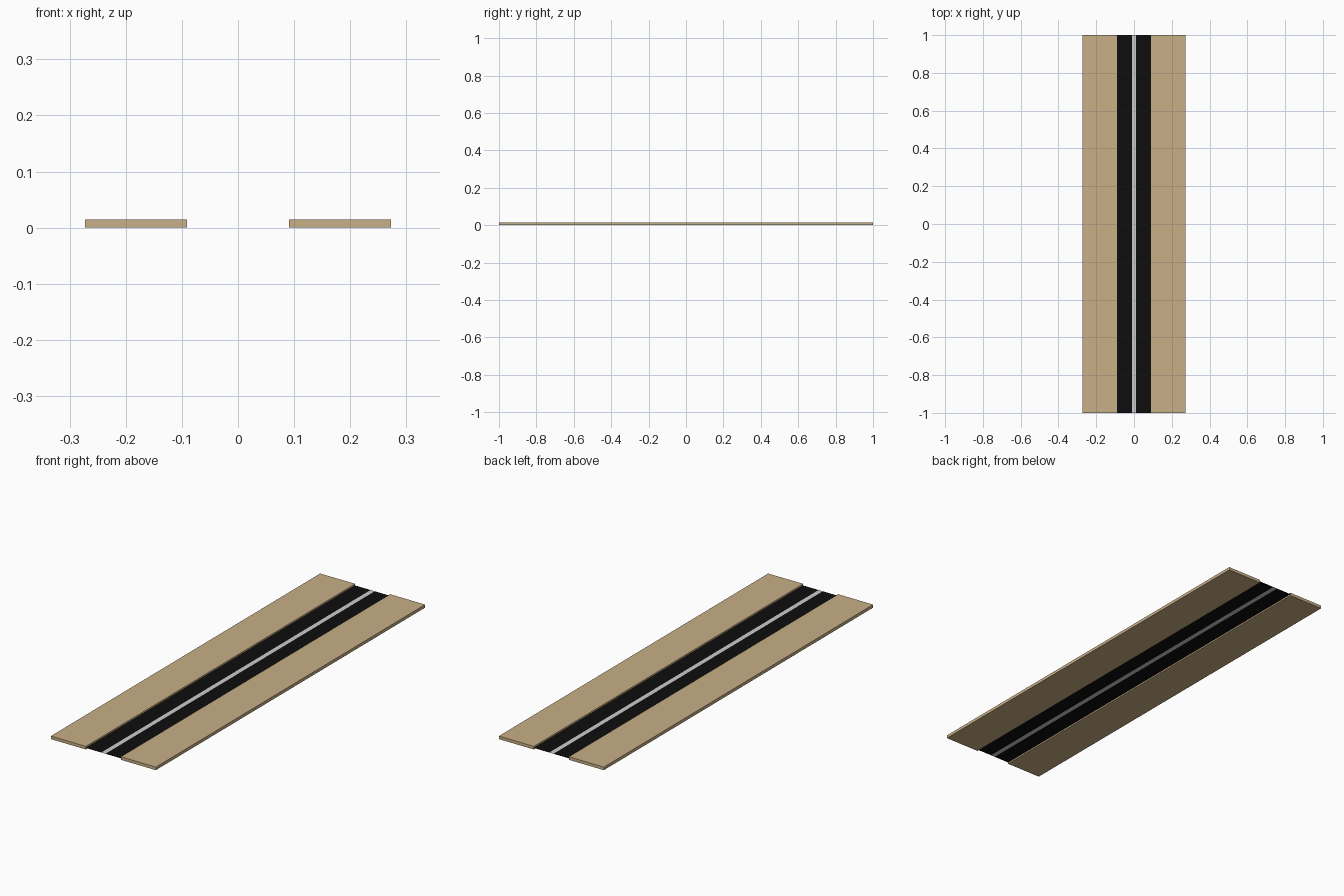
import bpy

if "Cube" in bpy.data.objects:
    bpy.data.objects.remove(bpy.data.objects["Cube"])

HALF_LEN = 1.0
ROAD_EDGE = 0.091
OUTER_EDGE = 0.273
STRIPE = 0.011
CURB_H = 0.0145
ROAD_Z = 0.007


def material(name, color):
    mat = bpy.data.materials.new(name)
    mat.diffuse_color = (*color, 1.0)
    mat.use_nodes = True
    mat.node_tree.nodes["Principled BSDF"].inputs["Base Color"].default_value = mat.diffuse_color
    return mat


def add_object(name, verts, faces, mat):
    mesh = bpy.data.meshes.new(name)
    mesh.from_pydata(verts, [], faces)
    mesh.materials.append(mat)
    obj = bpy.data.objects.new(name, mesh)
    bpy.context.collection.objects.link(obj)
    return obj


def strip(name, x0, x1, z, mat):
    y = HALF_LEN
    return add_object(name, [(x0, -y, z), (x1, -y, z), (x1, y, z), (x0, y, z)],
                      [(0, 1, 2, 3)], mat)


def slab(name, x0, x1, z0, z1, mat):
    y = HALF_LEN
    verts = [(x, s, z) for z in (z0, z1)
             for x, s in ((x0, -y), (x1, -y), (x1, y), (x0, y))]
    faces = [(3, 2, 1, 0), (4, 5, 6, 7)]
    faces += [(i, (i + 1) % 4, (i + 1) % 4 + 4, i + 4) for i in range(4)]
    return add_object(name, verts, faces, mat)


asphalt = material("asphalt", (0.004, 0.004, 0.004))
paint = material("line_paint", (0.6, 0.6, 0.6))
paving = material("paving", (0.58, 0.43, 0.24))

# Thin road surface split by the painted centre line
strip("road_lane_left", -ROAD_EDGE, -STRIPE, ROAD_Z, asphalt)
strip("road_lane_right", STRIPE, ROAD_EDGE, ROAD_Z, asphalt)
strip("centre_line", -STRIPE, STRIPE, ROAD_Z, paint)

# Raised sidewalks on both sides
slab("sidewalk_left", -OUTER_EDGE, -ROAD_EDGE, 0, CURB_H, paving)
slab("sidewalk_right", ROAD_EDGE, OUTER_EDGE, 0, CURB_H, paving)
